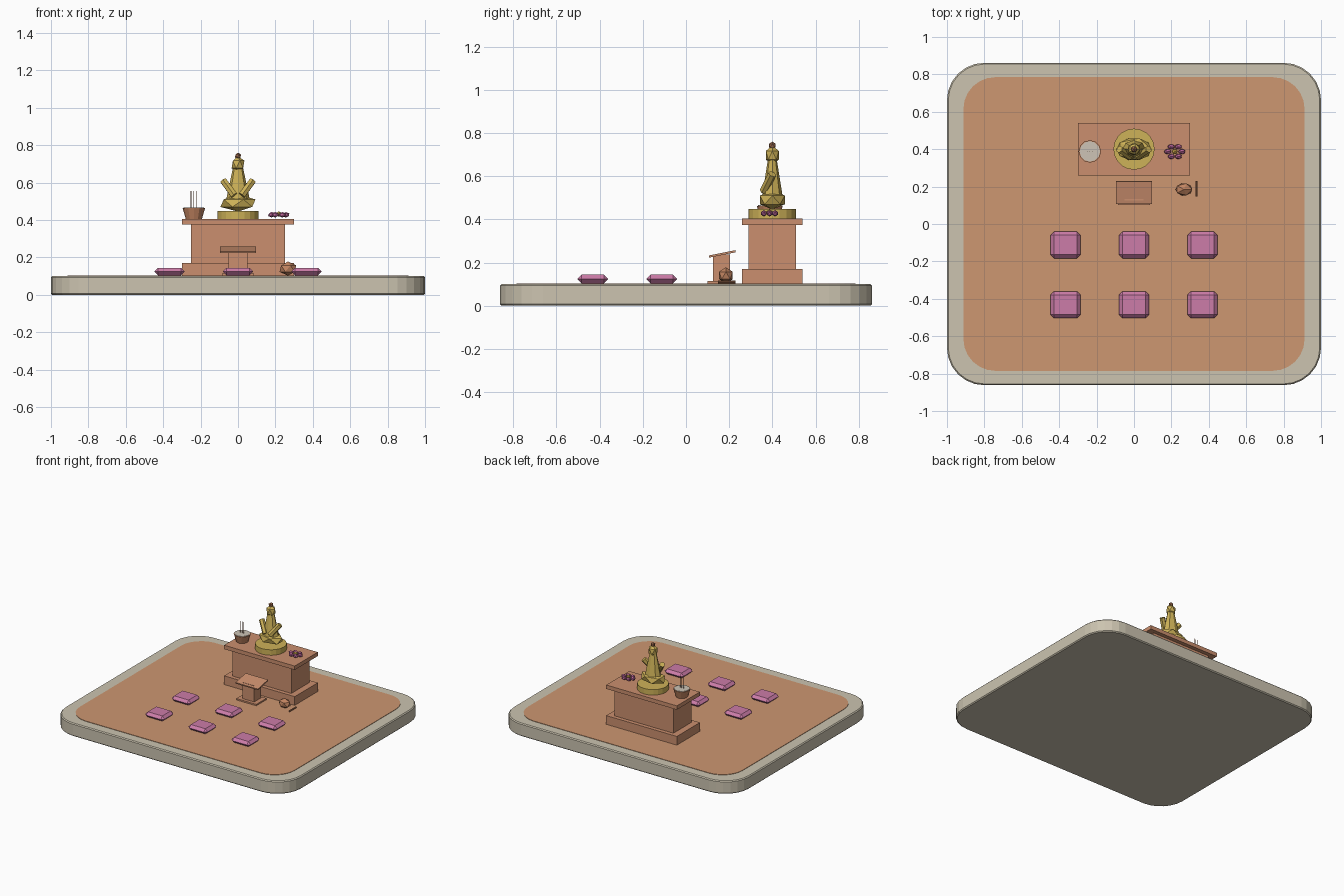
import bpy, bmesh, math
from mathutils import Vector, Matrix

if "Cube" in bpy.data.objects:
    bpy.data.objects.remove(bpy.data.objects["Cube"])


def mat(name, r, g, b):
    m = bpy.data.materials.new(name)
    lin = [((c / 255 + 0.055) / 1.055) ** 2.4 for c in (r, g, b)]
    m.diffuse_color = (*lin, 1)
    m.use_nodes = True
    m.node_tree.nodes["Principled BSDF"].inputs["Base Color"].default_value = m.diffuse_color
    return m


STONE = mat("stone", 204, 196, 176)
FLOOR = mat("floor_wood", 205, 151, 113)
WOOD = mat("altar_wood", 203, 143, 110)
GOLD = mat("gold", 206, 178, 88)
BROWN = mat("dark_wood", 160, 108, 78)
PINK = mat("cushion_pink", 204, 124, 168)
PETAL = mat("petal_purple", 184, 100, 150)
YELLOW = mat("flower_yellow", 222, 184, 84)
ASH = mat("ash", 205, 196, 182)
CLAY = mat("clay", 196, 134, 98)


def finish(name, bm, material, matrix=Matrix()):
    bm.transform(matrix)
    bmesh.ops.recalc_face_normals(bm, faces=bm.faces)
    me = bpy.data.meshes.new(name)
    bm.to_mesh(me)
    bm.free()
    me.materials.append(material)
    ob = bpy.data.objects.new(name, me)
    bpy.context.collection.objects.link(ob)
    return ob


def box(name, c, size, material, bevel=0, tilt=0):
    bm = bmesh.new()
    bmesh.ops.create_cube(bm, size=1)
    bm.transform(Matrix.Diagonal((*size, 1)))
    if bevel:
        bmesh.ops.bevel(bm, geom=bm.edges[:], offset=bevel, segments=1, affect='EDGES')
    return finish(name, bm, material, Matrix.Translation(c) @ Matrix.Rotation(tilt, 4, 'X'))


def ico(name, c, radii, material, turn=0):
    bm = bmesh.new()
    bmesh.ops.create_icosphere(bm, subdivisions=1, radius=1)
    return finish(name, bm, material, Matrix.Translation(c)
                  @ Matrix.Rotation(turn, 4, 'Z') @ Matrix.Diagonal((*radii, 1)))


def rod(name, a, b, r1, r2, sides, material, yscale=1):
    a, b = Vector(a), Vector(b)
    d = b - a
    bm = bmesh.new()
    bmesh.ops.create_cone(bm, cap_ends=True, segments=sides, radius1=r1, radius2=r2, depth=d.length)
    rot = d.to_track_quat('Z', 'Y').to_matrix().to_4x4() if d.xy.length > 1e-6 else Matrix()
    return finish(name, bm, material, Matrix.Translation((a + b) / 2) @ rot
                  @ Matrix.Diagonal((1, yscale, 1, 1)))


def rounded_slab(name, hx, hy, z0, z1, radius, material, edge=0):
    bm = bmesh.new()
    vs = []
    for k, (sx, sy) in enumerate([(1, 1), (-1, 1), (-1, -1), (1, -1)]):
        for i in range(7):
            a = math.pi / 2 * (k + i / 6)
            vs.append(bm.verts.new((sx * (hx - radius) + radius * math.cos(a),
                                    sy * (hy - radius) + radius * math.sin(a), z0)))
    f = bm.faces.new(vs)
    ext = bmesh.ops.extrude_face_region(bm, geom=[f])
    bmesh.ops.translate(bm, vec=(0, 0, z1 - z0),
                        verts=[v for v in ext["geom"] if isinstance(v, bmesh.types.BMVert)])
    if edge:
        rims = [e for e in bm.edges if abs(e.verts[0].co.z - e.verts[1].co.z) < 1e-6]
        bmesh.ops.bevel(bm, geom=rims, offset=edge, segments=1, affect='EDGES')
    return finish(name, bm, material)


# platform and floor
rounded_slab("platform", 1, 0.862, 0, 0.1, 0.2, STONE, 0.007)
rounded_slab("floor_mat", 0.912, 0.785, 0.09, 0.103, 0.17, FLOOR)

# altar
box("altar_plinth", (0, 0.4, 0.135), (0.6, 0.28, 0.07), WOOD)
box("altar_body", (0, 0.4, 0.27), (0.5, 0.22, 0.22), WOOD)
box("altar_top", (0, 0.4, 0.39), (0.6, 0.28, 0.03), WOOD)

# seated statue
rod("statue_base", (0, 0.4, 0.405), (0, 0.4, 0.447), 0.11, 0.11, 20, GOLD)
ico("statue_legs", (0, 0.4, 0.49), (0.105, 0.068, 0.045), GOLD)
rod("statue_torso", (0, 0.4, 0.5), (0, 0.4, 0.675), 0.065, 0.028, 8, GOLD, 0.75)
for s, side in ((-1, "left"), (1, "right")):
    rod("statue_arm_" + side, (s * 0.078, 0.4, 0.61), (s * 0.02, 0.36, 0.53), 0.02, 0.02, 6, GOLD)
ico("statue_head", (0, 0.4, 0.697), (0.038, 0.035, 0.045), GOLD)
ico("statue_topknot", (0, 0.4, 0.742), (0.018, 0.018, 0.018), BROWN)

# incense pot
px, py = -0.236, 0.388
rod("incense_pot", (px, py, 0.405), (px, py, 0.463), 0.043, 0.06, 12, CLAY)
rod("incense_ash", (px, py, 0.46), (px, py, 0.466), 0.055, 0.055, 12, ASH)
for i in (-1, 0, 1):
    rod("incense_stick", (px + i * 0.015, py, 0.46), (px + i * 0.015, py, 0.556), 0.002, 0.002, 5, BROWN)

# flower
fx, fy = 0.218, 0.387
for i in range(6):
    a = i * math.pi / 3
    ico("petal", (fx + 0.038 * math.cos(a), fy + 0.03 * math.sin(a), 0.428), (0.021, 0.015, 0.015), PETAL)
ico("flower_centre", (fx, fy, 0.432), (0.016, 0.016, 0.014), YELLOW)

# reading stand
box("stand_foot", (0, 0.163, 0.107), (0.17, 0.125, 0.014), WOOD)
box("stand_post", (0, 0.165, 0.169), (0.1, 0.08, 0.138), WOOD)
box("stand_top", (0, 0.168, 0.24), (0.19, 0.125, 0.01), WOOD, tilt=0.2)

# hand drum and striker
ico("drum", (0.267, 0.185, 0.14), (0.05, 0.037, 0.038), CLAY)
rod("striker", (0.333, 0.148, 0.11), (0.333, 0.23, 0.11), 0.006, 0.006, 6, BROWN)

# cushions
for y in (-0.112, -0.432):
    for x in (-0.366, 0, 0.366):
        box("cushion", (x, y, 0.124), (0.162, 0.143, 0.04), PINK, 0.0195)
